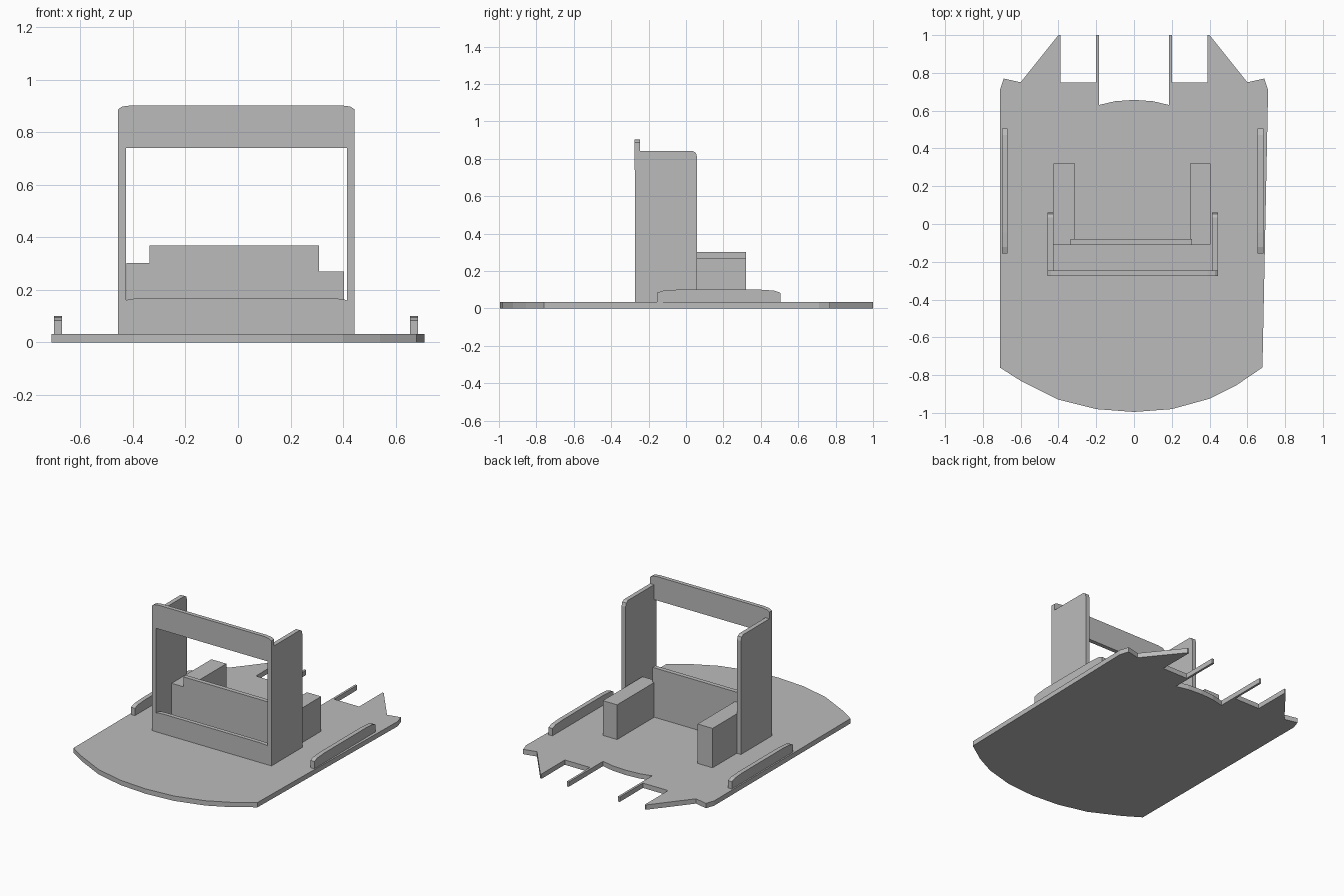
import bpy, bmesh
from mathutils import Vector

cube = bpy.data.objects.get("Cube")
if cube:
    bpy.data.objects.remove(cube, do_unlink=True)

grey = bpy.data.materials.new("plain_grey")
grey.use_nodes = True
colour = (0.5, 0.5, 0.5, 1)
grey.diffuse_color = colour
grey.node_tree.nodes["Principled BSDF"].inputs["Base Color"].default_value = colour

BASE = 0.033


def prism(name, profile, axis, lo, hi):
    """Extrude a 2D profile along an axis from lo to hi."""
    place = {"x": lambda a, b, d: (d, a, b),
             "y": lambda a, b, d: (a, d, b),
             "z": lambda a, b, d: (a, b, d)}[axis]
    bm = bmesh.new()
    face = bm.faces.new([bm.verts.new(place(a, b, lo)) for a, b in profile])
    ext = bmesh.ops.extrude_face_region(bm, geom=[face])
    moved = [v for v in ext["geom"] if isinstance(v, bmesh.types.BMVert)]
    bmesh.ops.translate(bm, vec=Vector(place(0, 0, hi - lo)), verts=moved)
    bmesh.ops.recalc_face_normals(bm, faces=bm.faces)
    mesh = bpy.data.meshes.new(name)
    bm.to_mesh(mesh)
    bm.free()
    mesh.materials.append(grey)
    obj = bpy.data.objects.new(name, mesh)
    bpy.context.collection.objects.link(obj)
    return obj


def rounded_top(a0, a1, b0, b1, left, right, drop):
    """Rectangle whose upper corners are eased over the given widths."""
    pts = [(a0, b0), (a1, b0)]
    if right:
        pts += [(a1, b1 - drop), (a1 - right * 0.3, b1 - drop * 0.3), (a1 - right, b1)]
    else:
        pts.append((a1, b1))
    if left:
        pts += [(a0 + left, b1), (a0 + left * 0.3, b1 - drop * 0.3), (a0, b1 - drop)]
    else:
        pts.append((a0, b1))
    return pts


def box(name, x, y, z):
    return prism(name, [(x[0], y[0]), (x[1], y[0]), (x[1], y[1]), (x[0], y[1])], "z", *z)


# Deck with bowed front edge, notched rear and two prongs
bow = [(-0.71, -0.76), (-0.6, -0.83), (-0.4, -0.93), (-0.2, -0.98), (0, -0.995),
       (0.2, -0.98), (0.4, -0.925), (0.54, -0.855), (0.68, -0.76)]
rear = [(0.71, 0.71), (0.69, 0.77), (0.6, 0.75), (0.4, 1), (0.39, 1), (0.39, 0.75),
        (0.2, 0.75), (0.2, 1), (0.185, 1), (0.185, 0.63)]
notch = [(0.1, 0.65), (0, 0.657), (-0.1, 0.65)]
mirrored = [(-x, y) for x, y in reversed(rear)]
prism("deck", bow + rear + notch + mirrored, "z", 0, BASE)

# Side rails
for name, x in (("right_rail", -0.7), ("left_rail", 0.655)):
    prism(name, rounded_top(-0.155, 0.505, BASE, 0.1, 0.11, 0.11, 0.017), "x", x, x + 0.03)

# Frame: side walls, top bar and low front panel
for name, x in (("right_wall", -0.457), ("left_wall", 0.414)):
    prism(name, rounded_top(-0.272, 0.06, BASE, 0.842, 0, 0.025, 0.035), "x", x, x + 0.03)
prism("top_bar", rounded_top(-0.457, 0.444, 0.74, 0.903, 0.055, 0.055, 0.016),
      "y", -0.275, -0.247)
prism("front_panel", rounded_top(-0.43, 0.416, BASE, 0.168, 0.06, 0.06, 0.008),
      "y", -0.273, -0.245)

# Seat: back panel and arm blocks of unequal height
box("seat_back", (-0.336, 0.308), (-0.11, -0.08), (BASE, 0.37))
box("right_arm", (-0.425, -0.312), (-0.109, 0.32), (BASE, 0.302))
box("left_arm", (0.296, 0.404), (-0.109, 0.32), (BASE, 0.27))
